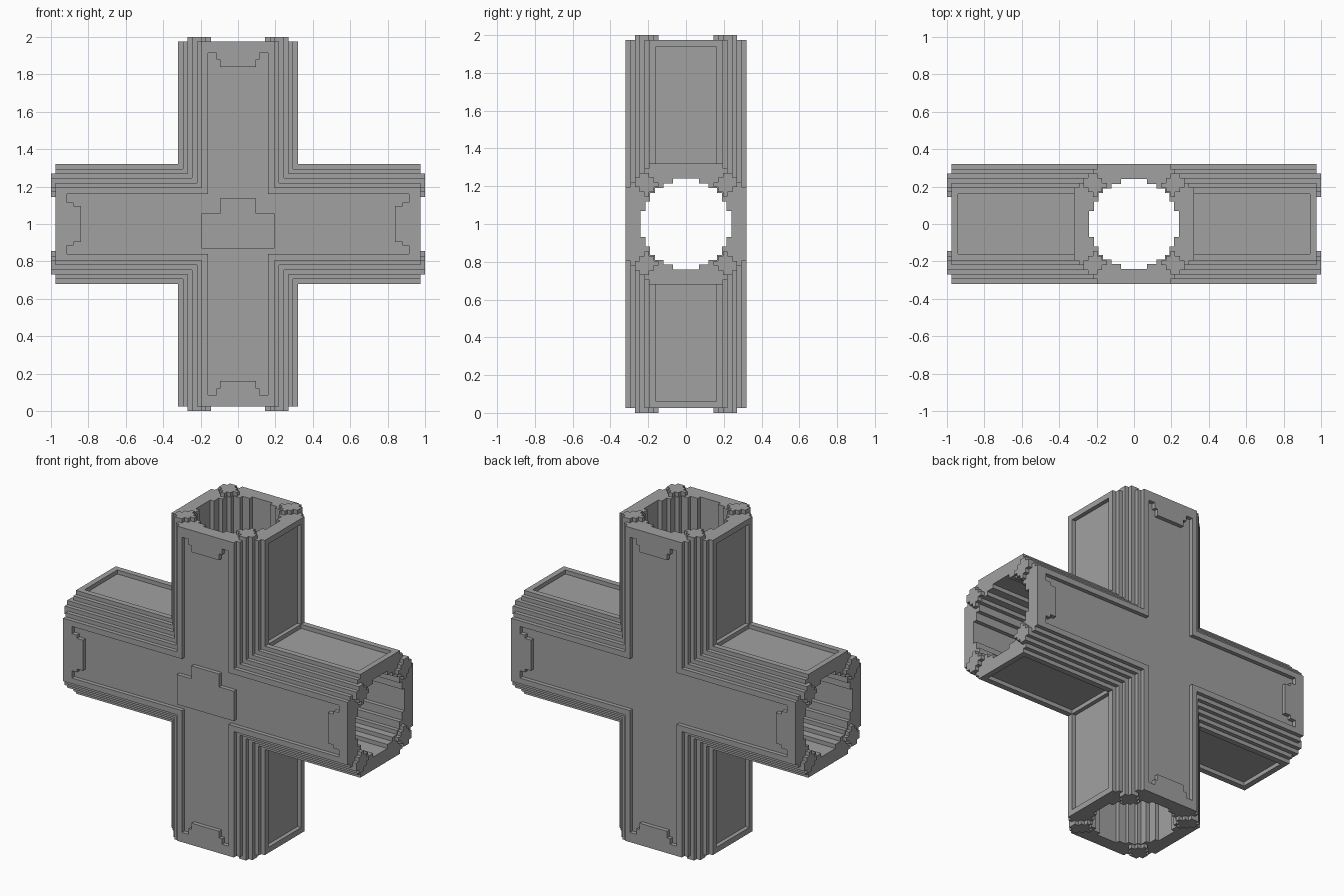
import bpy, bmesh

old = bpy.data.objects.get("Cube")
if old:
    bpy.data.objects.remove(old, do_unlink=True)

grey = bpy.data.materials.new("mid_grey")
grey.use_nodes = True
grey.diffuse_color = (0.355, 0.355, 0.355, 1)
grey.node_tree.nodes["Principled BSDF"].inputs["Base Color"].default_value = grey.diffuse_color

SIZE, STEP, FLAT, PANEL = 0.32, 0.025, 0.195, 0.16
END, CENTRE = 0.975, 1.0
AXES = {"x": lambda u, v, t: (t, u, v + CENTRE),
        "y": lambda u, v, t: (u, t, v + CENTRE),
        "z": lambda u, v, t: (u, v, t + CENTRE)}


def prisms(name, parts):
    """Mesh object from (profile, axis, start, end) extrusions."""
    bm = bmesh.new()
    for profile, axis, a, b in parts:
        place = AXES[axis]
        low = [bm.verts.new(place(u, v, a)) for u, v in profile]
        high = [bm.verts.new(place(u, v, b)) for u, v in profile]
        bm.faces.new(low)
        bm.faces.new(high)
        for i in range(len(low)):
            j = (i + 1) % len(low)
            bm.faces.new((low[i], low[j], high[j], high[i]))
    bmesh.ops.recalc_face_normals(bm, faces=bm.faces)
    mesh = bpy.data.meshes.new(name)
    bm.to_mesh(mesh)
    bm.free()
    mesh.materials.append(grey)
    obj = bpy.data.objects.new(name, mesh)
    bpy.context.collection.objects.link(obj)
    return obj


def combine(target, other, operation):
    """Apply a boolean and drop the helper."""
    mod = target.modifiers.new("cut", "BOOLEAN")
    mod.operation, mod.solver, mod.object = operation, "EXACT", other
    bpy.context.view_layer.update()
    bpy.context.view_layer.objects.active = target
    bpy.ops.object.modifier_apply(modifier=mod.name)
    bpy.data.objects.remove(other, do_unlink=True)


def four_way(corner):
    """Turn one quadrant of a profile into a closed ring."""
    ring = []
    for _ in range(4):
        ring += corner
        corner = [(-v, u) for u, v in corner]
    return ring


def rect(u0, u1, v0, v1):
    return [(u0, v0), (u1, v0), (u1, v1), (u0, v1)]


# Stepped octagon outside, stepped circle inside
outer = [(SIZE, FLAT)]
for k in range(5):
    u, v = SIZE - STEP * (k + 1), FLAT + STEP * k
    outer += [(u, v), (u, v + STEP)]
outer = four_way(outer)
inner = four_way([(0.24, 0.07), (0.215, 0.07), (0.215, 0.12), (0.19, 0.12), (0.19, 0.165),
                  (0.165, 0.165), (0.165, 0.19), (0.12, 0.19), (0.12, 0.215),
                  (0.07, 0.215), (0.07, 0.24)])

# Crossed pipe body
body = prisms("pipe_cross", [(outer, "z", -END, END)])
combine(body, prisms("arms", [(outer, "x", -END, END)]), "UNION")
for axis in "xz":
    combine(body, prisms("bore", [(inner, axis, -1.2, 1.2)]), "DIFFERENCE")

# Cross-shaped recess with tabbed ends on front and back
half_tab = [(PANEL, PANEL), (PANEL, 0.915), (0.115, 0.915), (0.115, 0.88),
            (0.095, 0.88), (0.095, 0.84)]
cross = four_way(half_tab + [(-u, v) for u, v in reversed(half_tab)][:-1])
DEEP, OUT = SIZE - STEP, SIZE + STEP
combine(body, prisms("face_recess", [(cross, "y", DEEP, OUT), (cross, "y", -OUT, -DEEP)]),
        "DIFFERENCE")

# Rectangular recesses on the sides of each arm
for axis in "xz":
    parts = []
    for s in (-1, 1):
        for e in (-1, 1):
            near, far = sorted((s * DEEP, s * OUT))
            a, b = sorted((e * SIZE, e * 0.94))
            if axis == "z":
                shape = rect(near, far, -PANEL, PANEL)
            else:
                shape = rect(-PANEL, PANEL, near, far)
            parts.append((shape, axis, a, b))
    combine(body, prisms("side_recess", parts), "DIFFERENCE")

# Raised stepped plate on the front centre
plate = [(-0.195, -0.13), (0.195, -0.13), (0.195, 0.055), (0.095, 0.055),
         (0.095, 0.135), (-0.095, 0.135), (-0.095, 0.055), (-0.195, 0.055)]
prisms("front_plate", [(plate, "y", -SIZE, -DEEP)])

# Stepped lugs on the four corners of every pipe end
columns = [(2, 3), (1, 4), (0, 5), (1, 5), (2, 4)]
lower, upper = [], []
for i, (lo, hi) in enumerate(columns):
    for k in (i, i + 1):
        u = 0.145 + STEP * k
        lower.append((u, 0.145 + STEP * lo))
        upper.append((u, 0.145 + STEP * hi))
lug = lower + upper[::-1]
for axis, sign, name in (("x", 1, "left"), ("x", -1, "right"), ("z", 1, "top"), ("z", -1, "bottom")):
    a, b = sorted((sign * END, sign * CENTRE))
    prisms(name + "_lugs", [([(u * p, v * q) for u, v in lug], axis, a, b)
                            for p in (-1, 1) for q in (-1, 1)])
